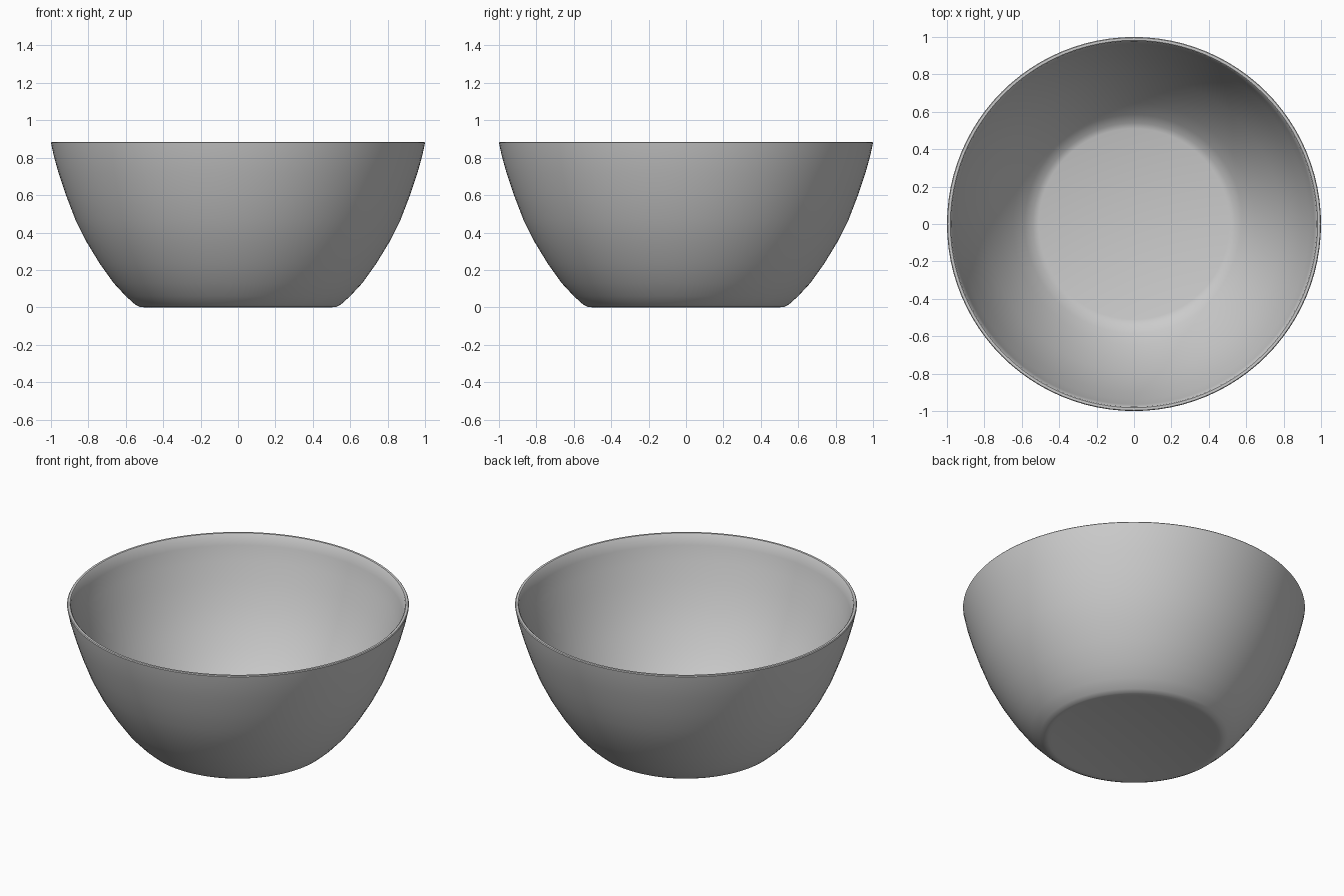
import bpy, bmesh, math

if "Cube" in bpy.data.objects:
    bpy.data.objects.remove(bpy.data.objects["Cube"])

SEGMENTS = 96

# Bowl cross-section as (radius, height): base, outer wall, rim, inner wall, floor
profile = [
    (0.00, 0.005), (0.48, 0.005), (0.50, 0.0), (0.525, 0.002), (0.55, 0.015),
    (0.60, 0.06), (0.665, 0.13), (0.74, 0.235), (0.81, 0.35), (0.87, 0.47),
    (0.92, 0.60), (0.96, 0.72), (0.985, 0.81), (0.998, 0.87), (1.00, 0.88),
    (0.996, 0.885), (0.982, 0.885), (0.977, 0.88),
    (0.964, 0.815), (0.938, 0.725), (0.898, 0.605), (0.85, 0.48),
    (0.79, 0.36), (0.722, 0.247), (0.648, 0.143), (0.585, 0.072),
    (0.54, 0.034), (0.51, 0.025), (0.00, 0.025),
]


def lathe(name, points):
    bm = bmesh.new()
    verts = [bm.verts.new((r, 0, z)) for r, z in points]
    edges = [bm.edges.new(pair) for pair in zip(verts, verts[1:])]
    bmesh.ops.spin(bm, geom=verts + edges, cent=(0, 0, 0), axis=(0, 0, 1),
                   angle=math.tau, steps=SEGMENTS)
    bmesh.ops.remove_doubles(bm, verts=bm.verts[:], dist=0.0005)
    bmesh.ops.recalc_face_normals(bm, faces=bm.faces[:])
    mesh = bpy.data.meshes.new(name)
    bm.to_mesh(mesh)
    bm.free()
    obj = bpy.data.objects.new(name, mesh)
    bpy.context.collection.objects.link(obj)
    return obj


# Thin-walled open bowl
bowl = lathe("bowl", profile)
bpy.context.view_layer.objects.active = bowl
bowl.select_set(True)
bpy.ops.object.shade_smooth_by_angle(angle=math.radians(35))
